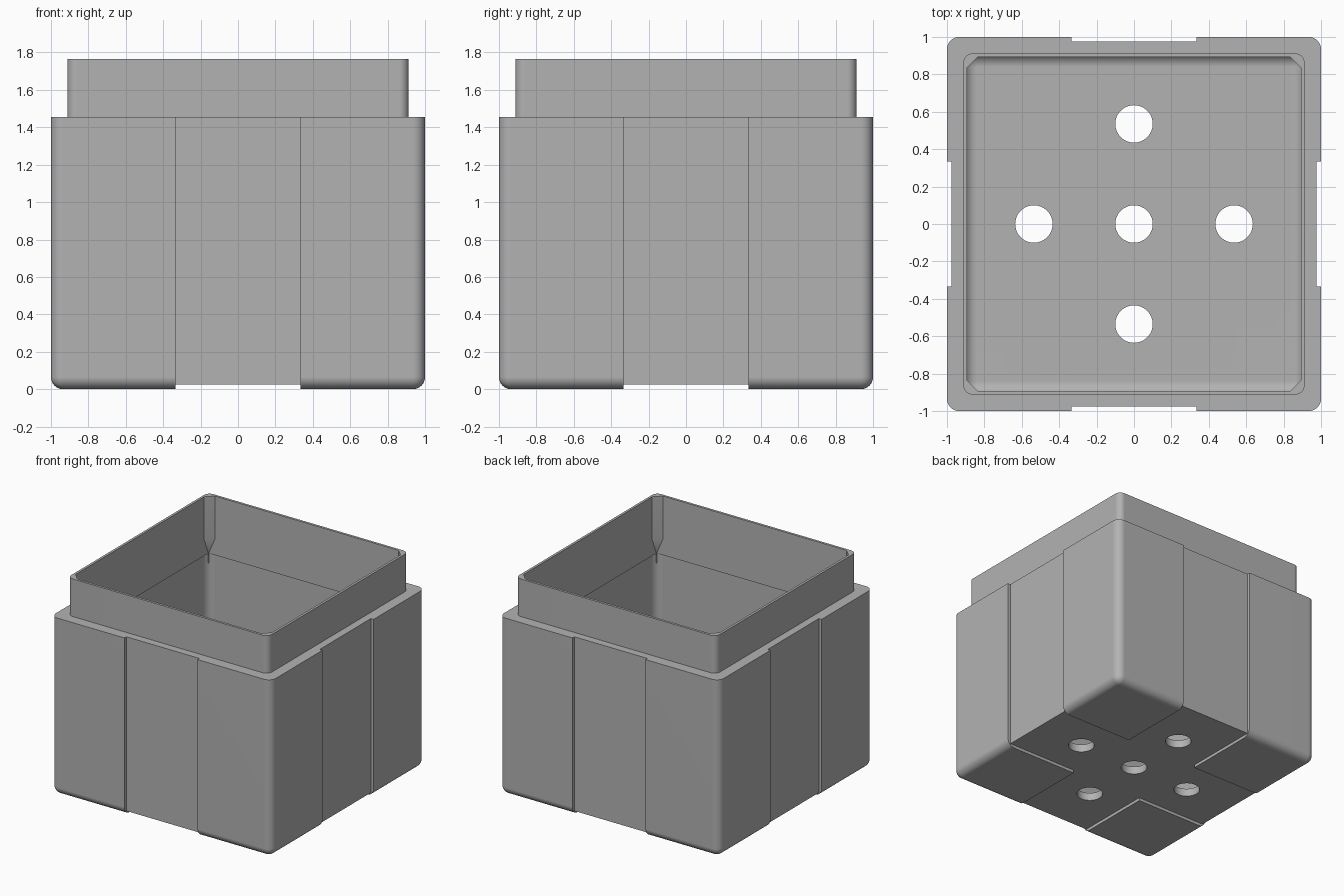
import bpy, bmesh, math
from mathutils import Vector

cube = bpy.data.objects.get("Cube")
if cube:
    bpy.data.objects.remove(cube, do_unlink=True)

RECESS = 0.025      # depth of the cross-shaped channels
ARM = 0.333         # half width of the channels

grey = bpy.data.materials.new("plain_grey")
grey.use_nodes = True
grey.diffuse_color = (0.45, 0.45, 0.45, 1)
grey.node_tree.nodes["Principled BSDF"].inputs["Base Color"].default_value = (0.45, 0.45, 0.45, 1)


def make_object(name, bm):
    bmesh.ops.recalc_face_normals(bm, faces=bm.faces)
    mesh = bpy.data.meshes.new(name)
    bm.to_mesh(mesh)
    bm.free()
    mesh.materials.append(grey)
    obj = bpy.data.objects.new(name, mesh)
    bpy.context.collection.objects.link(obj)
    return obj


def box(name, half_x, half_y, z0, z1, centre=(0, 0), radius=0, round_bottom=False):
    """Box with optional rounded upright edges and rounded bottom edges."""
    bm = bmesh.new()
    bmesh.ops.create_cube(bm, size=2)
    for v in bm.verts:
        v.co = Vector((centre[0] + v.co.x * half_x, centre[1] + v.co.y * half_y,
                       z1 if v.co.z > 0 else z0))
    if radius:
        def rounded(e):
            a, b = (v.co.z for v in e.verts)
            return abs(a - b) > 1e-4 or (round_bottom and a + b < z0 + z1)
        bmesh.ops.bevel(bm, geom=[e for e in bm.edges if rounded(e)], offset=radius,
                        segments=8, profile=0.5, affect='EDGES')
    return make_object(name, bm)


def chamfered_bore(name, half, levels):
    """Square bore with cut corners; levels are (height, corner cut)."""
    bm = bmesh.new()
    rings = []
    for z, cut in levels:
        k = half - cut
        ring = [(half, k), (k, half), (-k, half), (-half, k),
                (-half, -k), (-k, -half), (k, -half), (half, -k)]
        rings.append([bm.verts.new((x, y, z)) for x, y in ring])
    for low, high in zip(rings, rings[1:]):
        for i in range(8):
            j = (i + 1) % 8
            bm.faces.new((low[i], low[j], high[j], high[i]))
    bm.faces.new(rings[0])
    bm.faces.new(rings[-1])
    return make_object(name, bm)


def drill(name, x, y):
    bm = bmesh.new()
    bmesh.ops.create_cone(bm, cap_ends=True, segments=48, radius1=0.1, radius2=0.1, depth=0.4)
    bmesh.ops.translate(bm, verts=bm.verts, vec=(x, y, 0))
    return make_object(name, bm)


def combine(target, tool, operation):
    mod = target.modifiers.new(operation.lower(), 'BOOLEAN')
    mod.operation = operation
    mod.solver = 'EXACT'
    mod.object = tool
    bpy.context.view_layer.objects.active = target
    bpy.ops.object.modifier_apply(modifier=mod.name)
    bpy.data.objects.remove(tool, do_unlink=True)


# Outer shell and the raised neck
body = box("planter_box", 1, 1, 0, 1.456, radius=0.065, round_bottom=True)
combine(body, box("neck", 0.912, 0.912, 1.2, 1.765, radius=0.05), 'UNION')

# Hollow inside, narrowing slightly into the neck
combine(body, box("cavity", 0.91, 0.91, 0.09, 1.28, radius=0.07, round_bottom=True), 'DIFFERENCE')
combine(body, chamfered_bore("bore", 0.892, [(1.2, 0.001), (1.28, 0.001), (1.41, 0.057), (1.9, 0.057)]),
        'DIFFERENCE')

# Cross channels under the floor and up the four sides
for hx, hy in ((ARM, 1.2), (1.2, ARM)):
    combine(body, box("floor_channel", hx, hy, -0.1, RECESS), 'DIFFERENCE')
for s in (-1, 1):
    off = s * (1.1 - RECESS)
    combine(body, box("side_channel", 0.1, ARM, -0.2, 1.6, (off, 0)), 'DIFFERENCE')
    combine(body, box("side_channel", ARM, 0.1, -0.2, 1.6, (0, off)), 'DIFFERENCE')

# Drain holes
for x, y in ((0, 0), (0.535, 0), (-0.535, 0), (0, 0.535), (0, -0.535)):
    combine(body, drill("drain_hole", x, y), 'DIFFERENCE')

# Smooth the rounded edges and keep flat panels flat
bpy.ops.object.select_all(action='DESELECT')
body.select_set(True)
bpy.context.view_layer.objects.active = body
bpy.ops.object.shade_smooth_by_angle(angle=math.radians(25))
weighted = body.modifiers.new("flat_panels", 'WEIGHTED_NORMAL')
weighted.keep_sharp = True
